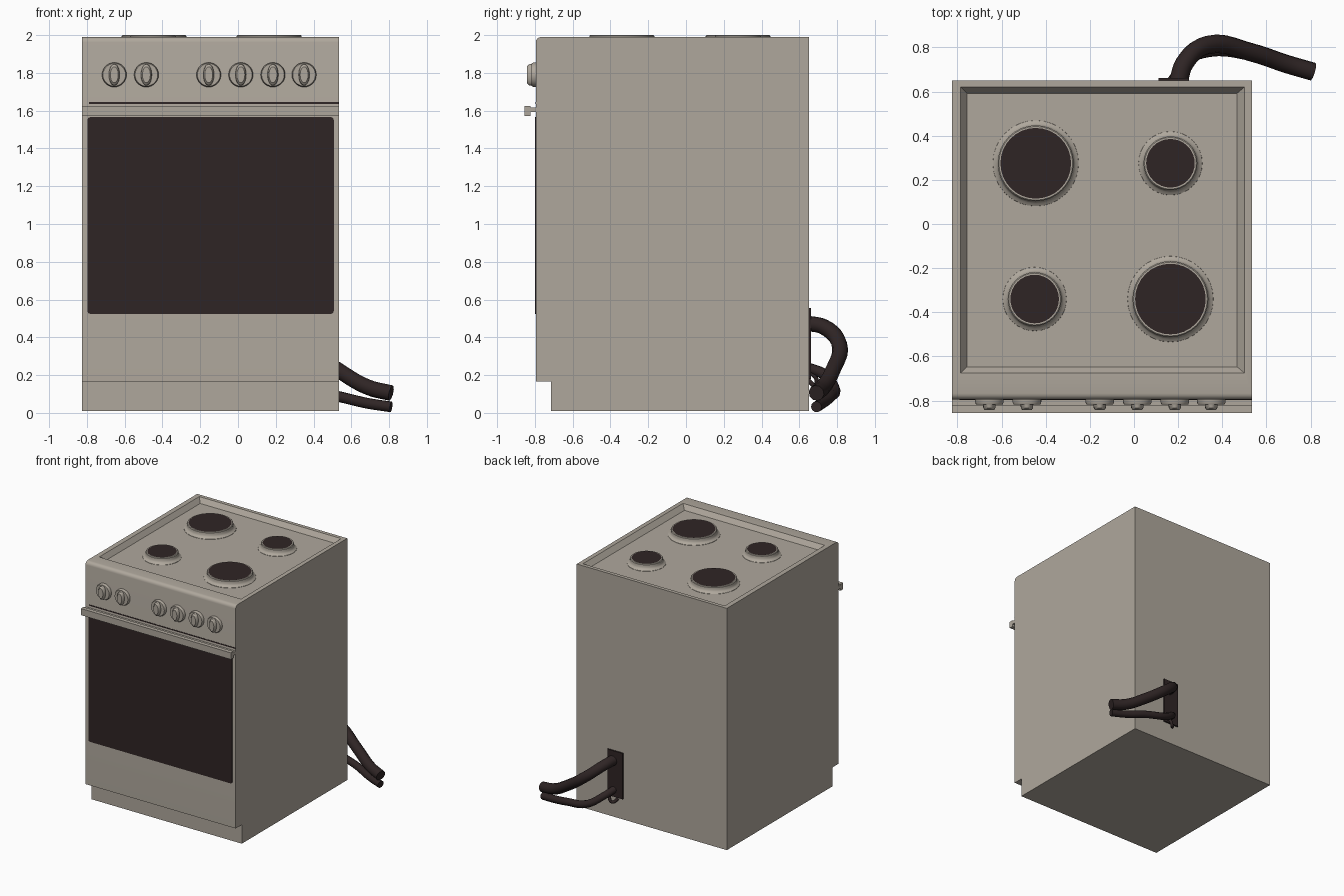
import bpy, bmesh, math
from mathutils import Matrix

if "Cube" in bpy.data.objects:
    bpy.data.objects.remove(bpy.data.objects["Cube"])


def material(name, col):
    m = bpy.data.materials.new(name)
    m.diffuse_color = (*col, 1)
    m.use_nodes = True
    m.node_tree.nodes["Principled BSDF"].inputs["Base Color"].default_value = m.diffuse_color
    return m


ENAMEL = material("warm_grey_enamel", (0.43, 0.39, 0.335))
DARK = material("dark_brown", (0.028, 0.018, 0.018))
X0, X1 = -0.825, 0.535          # cabinet sides
YF, YB = -0.795, 0.65           # cabinet front and back


def finish(name, bm, mats, angle=35):
    bmesh.ops.recalc_face_normals(bm, faces=bm.faces)
    me = bpy.data.meshes.new(name)
    bm.to_mesh(me)
    bm.free()
    for m in mats:
        me.materials.append(m)
    me.shade_smooth()
    me.set_sharp_from_angle(angle=math.radians(angle))
    ob = bpy.data.objects.new(name, me)
    bpy.context.collection.objects.link(ob)
    return ob


def add_box(bm, x, y, z):
    mat = Matrix.Translation(((x[0] + x[1]) / 2, (y[0] + y[1]) / 2, (z[0] + z[1]) / 2))
    mat = mat @ Matrix.Diagonal((x[1] - x[0], y[1] - y[0], z[1] - z[0], 1))
    return bmesh.ops.create_cube(bm, size=1, matrix=mat)["verts"]


def box(name, x, y, z, mat):
    bm = bmesh.new()
    add_box(bm, x, y, z)
    return finish(name, bm, [mat])


def lathe(bm, prof, steps=32, dark=None):
    """Stack of rings around z; closed at both ends, inner faces dark."""
    rings = [[bm.verts.new((r * math.cos(a), r * math.sin(a), z))
              for a in (2 * math.pi * i / steps for i in range(steps))] for r, z in prof]
    for k in range(len(rings) - 1):
        for i in range(steps):
            j = (i + 1) % steps
            bm.faces.new((rings[k][i], rings[k][j], rings[k + 1][j], rings[k + 1][i]))
    cap = bm.faces.new(rings[-1])
    bm.faces.new(rings[0][::-1])
    if dark:
        cap.material_index = 1


# Cabinet: side profile with toe kick and rounded top front edge
prof = [(-0.715, 0.01), (-0.715, 0.165), (YF, 0.165)]
for i in range(5):
    a = math.pi / 2 * i / 4
    prof.append((YF + 0.028 * (1 - math.cos(a)), 1.962 + 0.028 * math.sin(a)))
prof += [(YB, 1.99), (YB, 0.01)]
bm = bmesh.new()
left = [bm.verts.new((X0, y, z)) for y, z in prof]
right = [bm.verts.new((X1, y, z)) for y, z in prof]
bm.faces.new(left)
bm.faces.new(right[::-1])
for i in range(len(prof)):
    j = (i + 1) % len(prof)
    bm.faces.new((left[i], right[i], right[j], left[j]))
bmesh.ops.recalc_face_normals(bm, faces=bm.faces)
# Recessed hob tray in the top
FLOOR = 1.952
top = max((f for f in bm.faces if f.normal.z > 0.99), key=lambda f: f.calc_area())
for xs, ys, z in (((-0.785, 0.50), (-0.675, 0.62), 1.99),
                  ((-0.757, 0.467), (-0.647, 0.592), FLOOR)):
    bmesh.ops.inset_region(bm, faces=[top], thickness=0.01)
    for v in top.verts:
        v.co = (xs[v.co.x > -0.15], ys[v.co.y > 0], z)
finish("cabinet", bm, [ENAMEL], 30)

# Hot plates with flared skirts
for n, (x, y, r) in enumerate(((-0.445, 0.275, 0.172), (0.165, 0.275, 0.122),
                               (-0.45, -0.34, 0.122), (0.165, -0.34, 0.172))):
    bm = bmesh.new()
    lathe(bm, [(r + 0.024, FLOOR - 0.005), (r + 0.022, FLOOR + 0.002), (r + 0.008, FLOOR + 0.010),
               (r, FLOOR + 0.022), (r, 1.995), (r - 0.005, 2.0), (r - 0.012, 2.0)], dark=True)
    finish(f"hot_plate_{n + 1}", bm, [ENAMEL, DARK]).location = (x, y, 0)

# Oven window with clipped corners
bm = bmesh.new()
vs = add_box(bm, (-0.797, 0.507), (YF - 0.004, YF + 0.004), (0.524, 1.566))
edges = [e for e in bm.edges if abs(e.verts[0].co.y - e.verts[1].co.y) > 0.005]
bmesh.ops.bevel(bm, geom=edges, offset=0.015, segments=2, affect='EDGES', profile=0.5)
finish("oven_window", bm, [DARK])

# Gap between door and control panel
box("door_gap", (-0.79, X1), (YF - 0.002, YF + 0.004), (1.636, 1.645), DARK)

# Door handle: full width bar on a narrow web
bm = bmesh.new()
add_box(bm, (X0, X1), (-0.855, -0.822), (1.572, 1.626))
add_box(bm, (X0, X1), (-0.824, YF + 0.002), (1.592, 1.618))
finish("door_handle", bm, [ENAMEL])

# Control knobs: round base and an oval grip
for n, x in enumerate((-0.655, -0.485, -0.155, 0.015, 0.185, 0.35)):
    bm = bmesh.new()
    lathe(bm, [(0.065, -0.004), (0.065, 0.012), (0.060, 0.023)], 28)
    start = len(bm.verts)
    lathe(bm, [(0.058, 0.021), (0.055, 0.038), (0.042, 0.048)], 20)
    bm.verts.ensure_lookup_table()
    for v in bm.verts[start:]:
        v.co.x *= 0.5
    ob = finish(f"knob_{n + 1}", bm, [ENAMEL])
    ob.location = (x, YF, 1.79)
    ob.rotation_euler = (math.pi / 2, 0, 0)

# Connection plate on the back
box("connection_plate", (0.11, 0.25), (YB - 0.004, YB + 0.012), (0.18, 0.555), DARK)


def hose(name, pts, radius):
    cu = bpy.data.curves.new(name, 'CURVE')
    cu.dimensions = '3D'
    cu.bevel_depth = radius
    cu.bevel_resolution = 3
    cu.resolution_u = 5
    cu.use_fill_caps = True
    sp = cu.splines.new('BEZIER')
    sp.bezier_points.add(len(pts) - 1)
    for p, co in zip(sp.bezier_points, pts):
        p.co = co
        p.handle_left_type = p.handle_right_type = 'AUTO'
    tmp = bpy.data.objects.new(name + "_path", cu)
    bpy.context.collection.objects.link(tmp)
    me = bpy.data.meshes.new_from_object(tmp.evaluated_get(bpy.context.evaluated_depsgraph_get()))
    bpy.data.objects.remove(tmp)
    bm = bmesh.new()
    bm.from_mesh(me)
    for f in bm.faces:
        f.material_index = 0
    finish(name, bm, [DARK], 50)


# Supply hoses and a small cable loop
hose("upper_hose", [(0.20, 0.64, 0.475), (0.23, 0.73, 0.455), (0.33, 0.81, 0.37),
                    (0.54, 0.775, 0.22), (0.69, 0.725, 0.135), (0.81, 0.69, 0.105)], 0.042)
hose("lower_hose", [(0.19, 0.64, 0.24), (0.23, 0.73, 0.205), (0.34, 0.785, 0.13),
                    (0.54, 0.765, 0.085), (0.69, 0.72, 0.05), (0.81, 0.69, 0.032)], 0.029)
hose("cable_loop", [(0.21, 0.65, 0.22), (0.21, 0.69, 0.18), (0.19, 0.685, 0.145),
                    (0.16, 0.65, 0.17)], 0.012)
